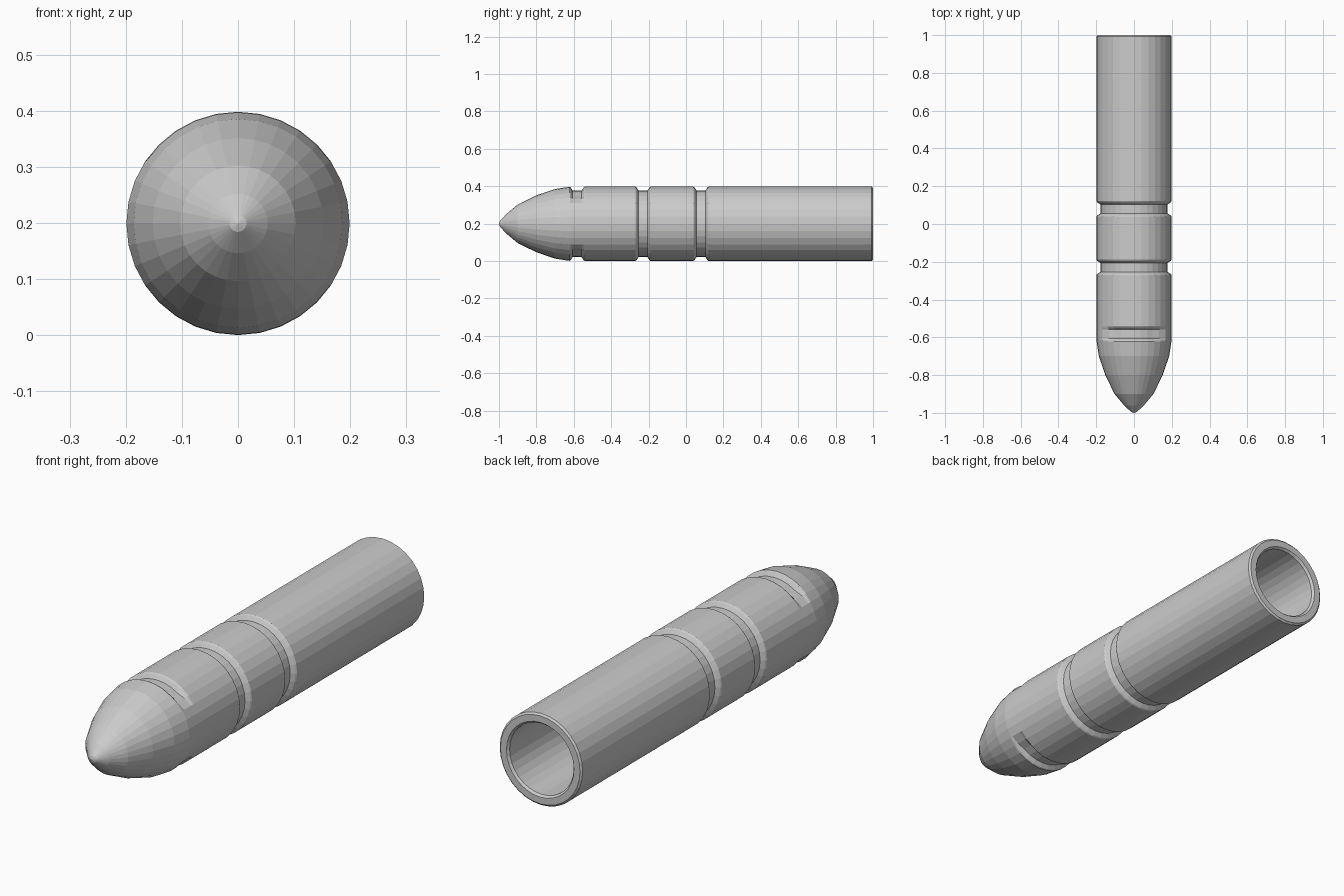
import bpy, bmesh, math

if "Cube" in bpy.data.objects:
    bpy.data.objects.remove(bpy.data.objects["Cube"])

SIDES = 32
R = 0.199        # body radius, also height of the axis
FLOOR = 0.178    # groove floor radius


def groove(y):
    """Profile points of a shallow groove starting at y."""
    return [(y, R - 0.004), (y + 0.011, FLOOR), (y + 0.059, FLOOR), (y + 0.07, R - 0.004)]


def ring_groove(y):
    return [(y - 0.006, R)] + groove(y) + [(y + 0.076, R)]


# Profile (y, radius) from nose tip along the outside, then back along the bore
nose = [(-1.0, 0.0), (-0.995, 0.015), (-0.96, 0.053), (-0.9, 0.103),
        (-0.8, 0.152), (-0.7, 0.186), (-0.623, R - 0.001)]
profile = list(nose)
front_start = len(profile)
profile += groove(-0.617)
front_end = len(profile)
profile += [(-0.54, R)] + ring_groove(-0.265) + ring_groove(0.045)
profile += [(0.993, R), (1.0, R - 0.008),                    # rear rim
            (1.0, 0.162), (0.99, 0.154),
            (-0.6, 0.154), (-0.8, 0.11), (-0.93, 0.0)]       # bore

bm = bmesh.new()
rings = []
for i, (y, r) in enumerate(profile):
    if r == 0:
        rings.append([bm.verts.new((0, y, R))])
        continue
    ring = []
    for k in range(SIDES):
        a = 2 * math.pi * k / SIDES
        rr = r
        # front groove is cut only into the top and bottom
        if front_start <= i < front_end:
            off = math.degrees(math.acos(min(1, abs(math.cos(a)))))
            depth = 1 if off < 40 else 0.5 if off < 50 else 0
            rr = R + (r - R) * depth
        ring.append(bm.verts.new((rr * math.sin(a), y, R + rr * math.cos(a))))
    rings.append(ring)

for a, b in zip(rings, rings[1:]):
    for k in range(SIDES):
        n = (k + 1) % SIDES
        if len(a) == 1:
            bm.faces.new((a[0], b[k], b[n]))
        elif len(b) == 1:
            bm.faces.new((a[k], a[n], b[0]))
        else:
            bm.faces.new((a[k], a[n], b[n], b[k]))
bmesh.ops.recalc_face_normals(bm, faces=bm.faces)

mesh = bpy.data.meshes.new("hollow_pointed_tube")
bm.to_mesh(mesh)
bm.free()
obj = bpy.data.objects.new("hollow_pointed_tube", mesh)
bpy.context.collection.objects.link(obj)
